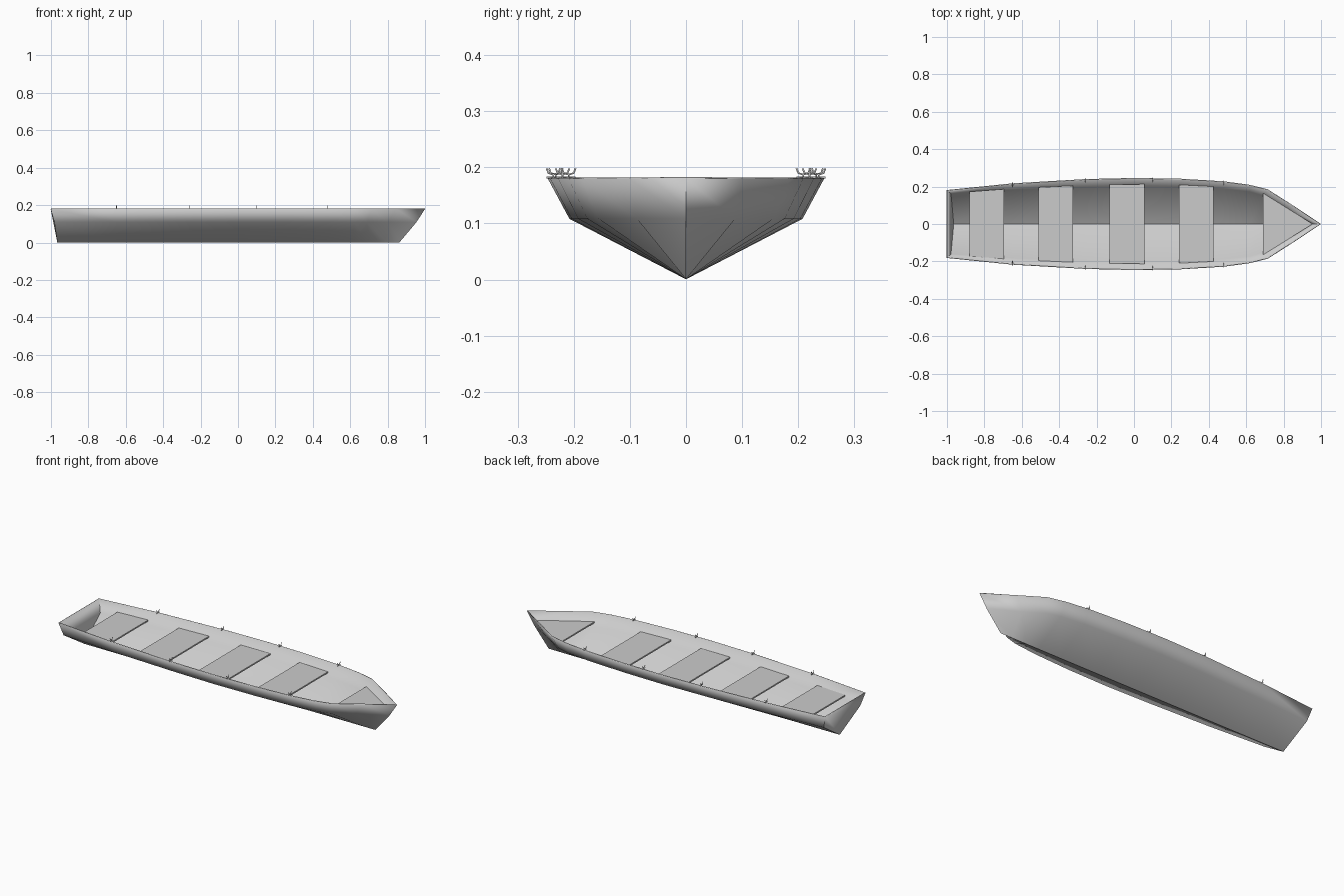
import bpy, bmesh, math
from mathutils import Vector

if "Cube" in bpy.data.objects:
    bpy.data.objects.remove(bpy.data.objects["Cube"])

# Stations: keel x, chine x, chine half width, gunwale x, gunwale half width
STATIONS = [
    (-0.965, -0.98, 0.163, -1.00, 0.180),
    (-0.65, -0.65, 0.184, -0.65, 0.215),
    (-0.26, -0.26, 0.200, -0.26, 0.238),
    (0.00, 0.00, 0.206, 0.00, 0.244),
    (0.25, 0.25, 0.202, 0.25, 0.240),
    (0.48, 0.48, 0.190, 0.48, 0.226),
    (0.62, 0.62, 0.174, 0.62, 0.207),
    (0.70, 0.69, 0.154, 0.715, 0.183),
    (0.79, 0.80, 0.086, 0.845, 0.100),
    (0.862, 0.952, 0.0, 0.998, 0.0),
]
CHINE_Z, RIM_Z, KEEL_Z, SEAT_Z = 0.11, 0.181, 0.003, 0.138


def interp(x, ix, iy):
    for a, b in zip(STATIONS, STATIONS[1:]):
        if a[ix] <= x <= b[ix]:
            t = (x - a[ix]) / (b[ix] - a[ix])
            return a[iy] + t * (b[iy] - a[iy])
    return 0.0


def inside(x, z):
    t = (z - CHINE_Z) / (RIM_Z - CHINE_Z)
    return interp(x, 1, 2) * (1 - t) + interp(x, 3, 4) * t - 0.003


def add_object(name, bm):
    mesh = bpy.data.meshes.new(name)
    bm.to_mesh(mesh)
    bm.free()
    obj = bpy.data.objects.new(name, mesh)
    bpy.context.collection.objects.link(obj)
    return obj


# Hull: lofted V sections closed by a raked transom
bm = bmesh.new()
rows = []
for kx, cx, cy, gx, gy in STATIONS:
    pts = [(gx, -gy, RIM_Z), (cx, -cy, CHINE_Z), (kx, 0, KEEL_Z),
           (cx, cy, CHINE_Z), (gx, gy, RIM_Z)]
    rows.append([bm.verts.new(p) for p in pts])
for a, b in zip(rows, rows[1:]):
    for i in range(4):
        bm.faces.new((a[i], a[i + 1], b[i + 1], b[i]))
bm.faces.new(rows[0])
bmesh.ops.remove_doubles(bm, verts=bm.verts[:], dist=0.0005)
bmesh.ops.recalc_face_normals(bm, faces=bm.faces[:])
if sum(f.normal.z * f.calc_area() for f in bm.faces) > 0:
    bmesh.ops.reverse_faces(bm, faces=bm.faces[:])
hull = add_object("hull", bm)
shell = hull.modifiers.new("shell", 'SOLIDIFY')
shell.thickness = 0.005
shell.offset = 0
bpy.context.view_layer.objects.active = hull
hull.select_set(True)
bpy.ops.object.shade_smooth_by_angle(angle=math.radians(40))


# Seats and bow deck: thin boards trimmed to the hull sides
def board(name, outline, thickness=0.008):
    bm = bmesh.new()
    face = bm.faces.new([bm.verts.new((x, y, SEAT_Z)) for x, y in outline])
    res = bmesh.ops.extrude_face_region(bm, geom=[face])
    bmesh.ops.translate(bm, vec=(0, 0, -thickness),
                        verts=[v for v in res["geom"] if isinstance(v, bmesh.types.BMVert)])
    bmesh.ops.recalc_face_normals(bm, faces=bm.faces[:])
    return add_object(name, bm)


for x0, x1 in ((-0.88, -0.695), (-0.51, -0.325), (-0.13, 0.055), (0.24, 0.425)):
    y0, y1 = inside(x0, SEAT_Z - 0.008), inside(x1, SEAT_Z - 0.008)
    board("seat", [(x0, -y0), (x1, -y1), (x1, y1), (x0, y0)])
yb = inside(0.69, SEAT_Z)
board("bow_deck", [(0.69, -yb), (0.955, 0), (0.69, yb)])


# Rowlocks: small forked holders along both rims
def rowlock(x, side):
    y = side * (interp(x, 3, 4) - 0.006)
    z = RIM_Z
    curve = bpy.data.curves.new("rowlock", 'CURVE')
    curve.dimensions = '3D'
    curve.bevel_depth = 0.0018
    curve.bevel_resolution = 1
    curve.use_fill_caps = True
    fork = [(-0.012, 0.017), (-0.009, 0.009), (0, 0.006), (0.009, 0.009), (0.012, 0.017)]
    for path in (fork, [(0, -0.001), (0, 0.006)], [(-0.012, 0.001), (0.012, 0.001)]):
        sp = curve.splines.new('POLY')
        sp.points.add(len(path) - 1)
        for p, (dy, dz) in zip(sp.points, path):
            p.co = (x, y + dy, z + dz, 1)
    bpy.context.collection.objects.link(bpy.data.objects.new("rowlock", curve))


for rx in (-0.65, -0.26, 0.10, 0.48):
    for side in (-1, 1):
        rowlock(rx, side)
